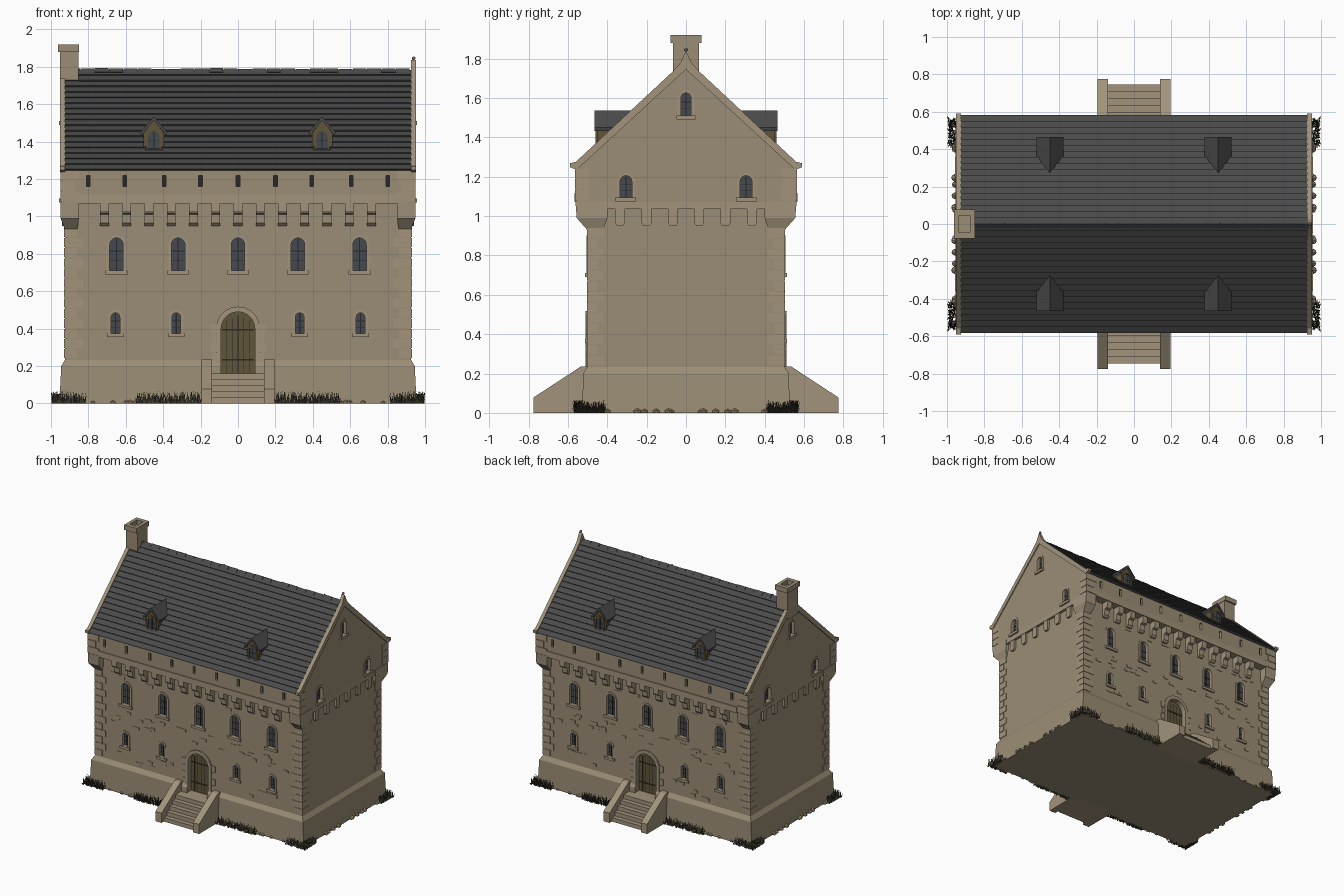
import bpy, bmesh, math, random
from mathutils import Matrix, Vector

random.seed(4)
if "Cube" in bpy.data.objects:
    bpy.data.objects.remove(bpy.data.objects["Cube"])


def material(name, rgb):
    m = bpy.data.materials.new(name)
    m.use_nodes = True
    m.diffuse_color = (*rgb, 1)
    node = m.node_tree.nodes["Principled BSDF"]
    node.inputs["Base Color"].default_value = (*rgb, 1)
    node.inputs["Roughness"].default_value = 0.9
    return m


STONE = material("warm stone", (0.33, 0.27, 0.18))
TRIM = material("pale trim stone", (0.36, 0.295, 0.2))
SLATE = material("grey slate", (0.068, 0.068, 0.07))
GLASS = material("dark glass", (0.06, 0.066, 0.075))
LEAD = material("black lead", (0.02, 0.02, 0.02))
WOOD = material("brown wood", (0.115, 0.09, 0.042))
GRASS = material("dark scrub", (0.05, 0.045, 0.03))


class Part:
    """Collects solids in one mesh; axis 'y' faces the front, axis 'x' faces the side."""

    def __init__(self, name, mat):
        self.name, self.mat, self.bm = name, mat, bmesh.new()

    def prism(self, pts, axis, d0, d1):
        place = (lambda u, v, d: (u, -d, v)) if axis == 'y' else (lambda u, v, d: (d, u, v))
        a, b = [[self.bm.verts.new(place(u, v, d)) for u, v in pts] for d in (d0, d1)]
        self.bm.faces.new(a)
        self.bm.faces.new(b[::-1])
        for i in range(len(pts)):
            j = (i + 1) % len(pts)
            self.bm.faces.new((a[i], b[i], b[j], a[j]))

    def box(self, x0, x1, y0, y1, z0, z1):
        self.prism([(y0, z0), (y1, z0), (y1, z1), (y0, z1)], 'x', x0, x1)

    def panel(self, axis, c, half, z0, z1, d0, d1):
        self.prism([(c - half, z0), (c + half, z0), (c + half, z1), (c - half, z1)], axis, d0, d1)

    def ring(self, outer, inner, axis, d0, d1):
        for i in range(len(outer) - 1):
            self.prism([outer[i], outer[i + 1], inner[i + 1], inner[i]], axis, d0, d1)

    def loft(self, levels):
        rows = [[self.bm.verts.new(p) for p in
                 ((x0, y0, z), (x1, y0, z), (x1, y1, z), (x0, y1, z))] for x0, x1, y0, y1, z in levels]
        self.bm.faces.new(rows[0])
        self.bm.faces.new(rows[-1])
        for a, b in zip(rows, rows[1:]):
            for i in range(4):
                self.bm.faces.new((a[i], a[i - 1], b[i - 1], b[i]))

    def done(self, mirror=""):
        bmesh.ops.recalc_face_normals(self.bm, faces=self.bm.faces)
        me = bpy.data.meshes.new(self.name)
        self.bm.to_mesh(me)
        self.bm.free()
        me.materials.append(self.mat)
        ob = bpy.data.objects.new(self.name, me)
        bpy.context.collection.objects.link(ob)
        if mirror:
            mod = ob.modifiers.new("Mirror", 'MIRROR')
            mod.use_axis = ['x' in mirror, 'y' in mirror, False]
            mod.use_mirror_merge = False
        return ob


def arch(c, half, z0, z1, n=10):
    arc = [(c - half * math.cos(math.pi * i / n), z1 - half + half * math.sin(math.pi * i / n))
           for i in range(n + 1)]
    return [(c - half, z0)] + arc + [(c + half, z0)]


def cut(ob, cutter):
    mod = ob.modifiers.new("Openings", 'BOOLEAN')
    mod.object, mod.solver = cutter, 'EXACT'
    cutter.hide_render = True
    cutter.display_type = 'WIRE'


# Arched openings: axis, centre, half width, bottom, top, wall plane
FRONT = [('y', x, 0.036, 0.71, 0.885, 0.5) for x in (-0.65, -0.32, 0, 0.32, 0.65)]
FRONT += [('y', x, 0.023, 0.375, 0.485, 0.5) for x in (-0.655, -0.33, 0.33, 0.655)]
SIDE = [('x', y, 0.03, 1.095, 1.205, 0.945) for y in (-0.305, 0.305)]
SIDE += [('x', 0, 0.026, 1.51, 1.625, 0.945)]
SLITS = (-0.8, -0.605, -0.395, -0.2, 0, 0.2, 0.395, 0.605, 0.8)

cutters = {}
for label, windows, mirror in (("front", FRONT, "y"), ("gable", SIDE, "x")):
    hole = Part(label + "_opening_cutter", STONE)
    glass = Part(label + "_window_glass", GLASS)
    bars = Part(label + "_window_bars", LEAD)
    frame = Part(label + "_window_surround", TRIM)
    for axis, c, w, z0, z1, d in windows:
        hole.prism(arch(c, w, z0, z1), axis, d - 0.03, d + 0.06)
        glass.prism(arch(c, w, z0, z1), axis, d - 0.031, d - 0.022)
        bars.panel(axis, c, 0.003, z0, z1, d - 0.024, d - 0.018)
        for k in (0.3, 0.6):
            z = z0 + (z1 - z0) * k
            bars.panel(axis, c, w, z - 0.002, z + 0.002, d - 0.024, d - 0.019)
        frame.ring(arch(c, w + 0.016, z0, z1 + 0.016), arch(c, w, z0, z1), axis, d - 0.01, d + 0.005)
        frame.panel(axis, c, w + 0.022, z0 - 0.02, z0, d - 0.01, d + 0.013)
    if label == "front":
        hole.prism(arch(0, 0.09, 0.16, 0.49), 'y', 0.46, 0.6)
    for p in (glass, bars, frame):
        p.done(mirror)
    cutters[label] = hole.done(mirror)

# Lower walls and sloped plinth
wall = Part("lower_wall", STONE)
wall.box(-0.925, 0.925, -0.5, 0.5, 0.02, 1.08)
cut(wall.done(), cutters["front"])
plinth = Part("plinth", STONE)
plinth.loft([(-x, x, -y, y, z) for x, y, z in ((0.955, 0.528, 0), (0.945, 0.522, 0.2), (0.924, 0.499, 0.235))])
cut(plinth.done(), cutters["front"])

# Overhanging storey with gables, and its firing slits
upper = Part("upper_storey", STONE)
upper.prism([(-0.56, 1.07), (0.56, 1.07), (0.56, 1.245), (0, 1.775), (-0.56, 1.245)], 'x', -0.945, 0.945)
slit_cutter = Part("slit_cutter", STONE)
slit_dark = Part("slit_backs", LEAD)
for x in SLITS:
    slit_cutter.panel('y', x, 0.01, 1.16, 1.22, 0.535, 0.6)
    slit_dark.panel('y', x, 0.01, 1.16, 1.22, 0.534, 0.54)
slit_dark.done("y")
upper = upper.done()
cut(upper, slit_cutter.done("y"))
cut(upper, cutters["gable"])

# Corbels under the overhang, with ledges and corner blocks
corbel = Part("front_corbels", TRIM)
for i in range(-6, 7):
    x = i * 0.119
    corbel.prism([(-0.48, 0.95), (-0.51, 0.95), (-0.525, 0.965), (-0.53, 1.01),
                  (-0.55, 1.015), (-0.56, 1.03), (-0.56, 1.075), (-0.48, 1.075)], 'x', x - 0.023, x + 0.023)
corbel.box(-0.85, 0.85, -0.567, -0.55, 1.07, 1.118)
corbel.done("y")
corbel = Part("side_corbels", TRIM)
for y in (-0.335, -0.2, -0.067, 0.067, 0.2, 0.335):
    corbel.prism([(y - 0.025, 1.04), (y - 0.025, 0.965), (y - 0.015, 0.95), (y + 0.015, 0.95),
                  (y + 0.025, 0.965), (y + 0.025, 1.04)], 'x', 0.9, 0.942)
corbel.box(0.9, 0.945, -0.555, 0.555, 1.035, 1.08)
corbel.done("x")
corner = Part("corner_corbels", TRIM)
corner.loft([(0.86, 0.926, 0.42, 0.502, 0.93), (0.85, 0.948, 0.4, 0.555, 0.99), (0.85, 0.948, 0.4, 0.562, 1.075)])
corner.done("xy")

# Alternating corner stones
quoin = Part("corner_stones", TRIM)
for i in range(13):
    z, long = 0.24 + i * 0.054, i % 2
    quoin.box(0.86 - 0.03 * long, 0.929, 0.45 - 0.03 * (1 - long), 0.504, z + 0.002, z + 0.05)
for i in range(3):
    z = 1.08 + i * 0.055
    quoin.box(0.85 + 0.025 * (i % 2), 0.948, 0.49, 0.565, z, z + 0.052)
quoin.done("xy")

# Scattered proud stones in the masonry
stones = Part("proud_stones", STONE)
for z0, z1, count in ((0.25, 0.33, 22), (0.53, 0.64, 34), (0.91, 0.93, 10)):
    for _ in range(count):
        x, z = random.uniform(-0.78, 0.78), random.uniform(z0, z1)
        if abs(x) > 0.2 or z > 0.55:
            stones.panel('y', x, random.uniform(0.015, 0.03), z, z + 0.022, 0.49, 0.5035)
stones.done("y")

# Lapped slate roof and ridge tiles
eave, ridge, courses = Vector((0.578, 1.247)), Vector((0, 1.782)), 18
lift = Vector((0.005, 0.006))
slope = []
for i in range(courses):
    slope += [eave.lerp(ridge, i / courses) + lift, eave.lerp(ridge, (i + 1) / courses)]
roof = Part("slate_roof", SLATE)
roof.prism([(0.56, 1.245)] + [tuple(p) for p in slope] + [(-p.x, p.y) for p in slope[-2::-1]]
           + [(-0.56, 1.245), (0, 1.76)], 'x', -0.93, 0.93)
for i in range(24):
    x = -0.92 + i * 0.0767
    h = 1.791 + random.uniform(-0.003, 0.002)
    roof.prism([(-0.022, h - 0.021), (0, h), (0.022, h - 0.021), (0, h - 0.025)], 'x', x, x + 0.074)
roof.done()

# Gable copings with flared peak
half = [(0.555, 1.235), (0.59, 1.248), (0.59, 1.268), (0.56, 1.275), (0.07, 1.732), (0.028, 1.778), (0.009, 1.82)]
coping = Part("gable_coping", TRIM)
coping.prism(half + [(0, 1.835)] + [(-y, z) for y, z in half[::-1]] + [(0, 1.745)], 'x', 0.925, 0.953)
coping.done("x")
finial = Part("finial", TRIM)
bmesh.ops.create_icosphere(finial.bm, subdivisions=2, radius=0.01, matrix=Matrix.Translation((0.939, 0, 1.845)))
finial.done()

# Chimney with a hollow cap
chimney = Part("chimney", STONE)
chimney.box(-0.953, -0.853, -0.066, 0.066, 1.66, 1.885)
for x0, x1, y0, y1 in ((-0.962, -0.935, -0.078, 0.078), (-0.877, -0.85, -0.078, 0.078),
                       (-0.935, -0.877, -0.078, -0.045), (-0.935, -0.877, 0.045, 0.078)):
    chimney.box(x0, x1, y0, y1, 1.88, 1.92)
chimney.done()

# Dormers
walls, tops = Part("dormer_walls", WOOD), Part("dormer_roofs", SLATE)
panes, lead = Part("dormer_glass", GLASS), Part("dormer_bars", LEAD)
for c in (-0.45, 0.45):
    walls.prism([(c - 0.055, 1.33), (c + 0.055, 1.33), (c + 0.055, 1.445), (c, 1.515), (c - 0.055, 1.445)],
                'y', 0.3, 0.452)
    walls.ring(arch(c, 0.04, 1.355, 1.465), arch(c, 0.03, 1.355, 1.455), 'y', 0.45, 0.46)
    walls.panel('y', c, 0.048, 1.345, 1.357, 0.44, 0.465)
    panes.prism(arch(c, 0.03, 1.357, 1.455), 'y', 0.45, 0.454)
    lead.panel('y', c, 0.003, 1.357, 1.455, 0.45, 0.456)
    lead.panel('y', c, 0.03, 1.403, 1.407, 0.45, 0.456)
    tops.prism([(c - 0.072, 1.45), (c, 1.535), (c + 0.072, 1.45), (c + 0.068, 1.432), (c, 1.512),
                (c - 0.068, 1.432)], 'y', 0.26, 0.466)
for p in (walls, tops, panes, lead):
    p.done("y")

# Plank door, iron straps and stone surround
door, iron = Part("door_planks", WOOD), Part("door_straps", LEAD)
door.prism(arch(0, 0.09, 0.16, 0.49), 'y', 0.455, 0.468)
for i in range(-2, 3):
    iron.panel('y', i * 0.03, 0.0015, 0.165, 0.47 - 0.012 * abs(i), 0.465, 0.469)
for z in (0.23, 0.39):
    iron.panel('y', 0, 0.085, z, z + 0.008, 0.465, 0.471)
surround = Part("door_surround", TRIM)
surround.ring(arch(0, 0.118, 0.16, 0.518), arch(0, 0.09, 0.16, 0.49), 'y', 0.48, 0.51)
for i in range(5):
    for s in (-1, 1):
        surround.panel('y', s * 0.12, 0.03 - 0.012 * (i % 2), 0.17 + i * 0.052, 0.218 + i * 0.052, 0.48, 0.506)
for p in (door, iron, surround):
    p.done("y")

# Stairs
stairs = Part("entrance_steps", TRIM)
for i in range(5):
    stairs.box(-0.145, 0.145, -0.745 + i * 0.037, -0.48, 0, 0.032 * (i + 1))
stairs.done("y")
cheek = Part("stair_side_walls", TRIM)
cheek.prism([(-0.49, 0), (-0.775, 0), (-0.775, 0.078), (-0.535, 0.235), (-0.49, 0.235)], 'x', 0.14, 0.195)
cheek.done("xy")

# Boulders along the foot of the walls
rocks = Part("foot_boulders", STONE)
spots = [(random.uniform(0.24, 0.93), 0.528) for _ in range(14)] + [(0.955, random.uniform(0, 0.5)) for _ in range(9)]
for x, y in spots:
    r = random.uniform(0.012, 0.026)
    move = Matrix.Translation((x, y, 0.004)) @ Matrix.Diagonal((r, r * 0.9, r * 0.8, 1))
    for v in bmesh.ops.create_icosphere(rocks.bm, subdivisions=1, radius=1, matrix=move)["verts"]:
        v.co.z = max(0, v.co.z)
rocks.done("xy")

# Scrubby tufts
tufts = Part("scrub_tufts", GRASS)
clumps = [(x, 0.54, 0.085, 0.022) for x in (0.285, 0.46, 0.9)] + [(0.97, 0.49, 0.022, 0.075)]
for cx, cy, rx, ry in clumps:
    for _ in range(110):
        x, y = cx + random.uniform(-rx, rx), cy + random.uniform(-ry, ry)
        h = random.uniform(0.025, 0.07)
        base = [tufts.bm.verts.new((min(1, x + 0.005 * math.cos(a)), y + 0.005 * math.sin(a), 0)) for a in (0, 2.1, 4.2)]
        tip = tufts.bm.verts.new((min(1, x + random.uniform(-0.02, 0.02)), y + random.uniform(-0.02, 0.02), h))
        tufts.bm.faces.new(base)
        for i in range(3):
            tufts.bm.faces.new((base[i], base[i - 1], tip))
tufts.done("xy")
